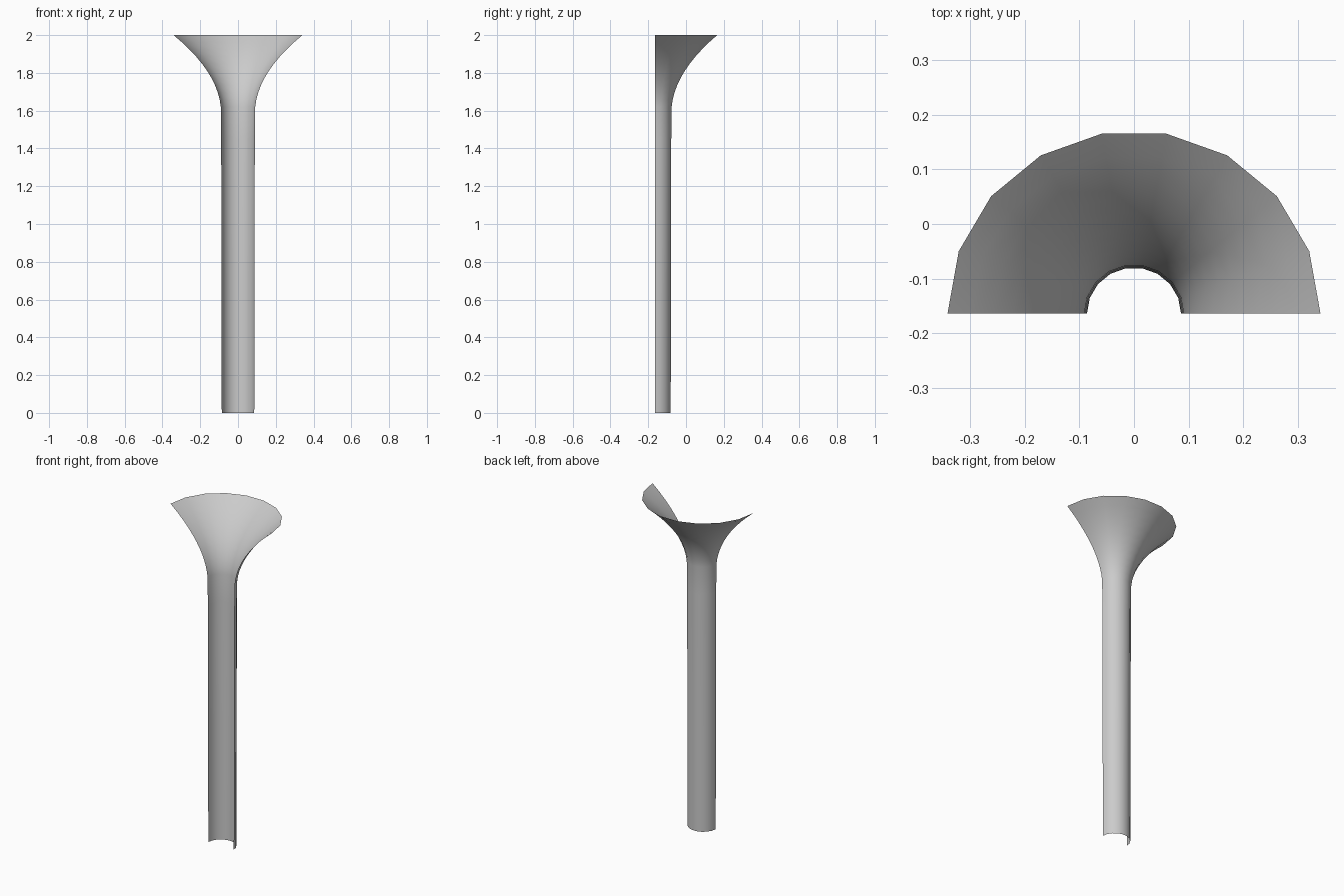
import bpy, bmesh, math

if "Cube" in bpy.data.objects:
    bpy.data.objects.remove(bpy.data.objects["Cube"])

# Profile of the half trumpet: (radius, height)
stem = [(0.086, 0.0), (0.087, 0.6), (0.089, 1.45), (0.091, 1.62)]
# Flared mouth follows a smooth power curve
N = 10
flare = [(0.091 + 0.25 * (0.15 * t + 0.85 * t ** 2.0), 1.62 + 0.38 * t)
         for t in (i / N for i in range(1, N + 1))]
SEGS, CENTRE_Y, Y_SCALE = 9, -0.164, 0.98

# Sweep the profile through half a turn as an open single-walled shell
bm = bmesh.new()
rows = []
for r, z in stem + flare:
    rows.append([bm.verts.new((r * math.cos(math.pi * i / SEGS),
                               CENTRE_Y + Y_SCALE * r * math.sin(math.pi * i / SEGS), z))
                 for i in range(SEGS + 1)])
for a, b in zip(rows, rows[1:]):
    for i in range(SEGS):
        bm.faces.new((a[i], a[i + 1], b[i + 1], b[i]))
mesh = bpy.data.meshes.new("half_flared_column")
bm.to_mesh(mesh)
bm.free()
column = bpy.data.objects.new("half_flared_column", mesh)
bpy.context.collection.objects.link(column)
for p in mesh.polygons:
    p.use_smooth = True
